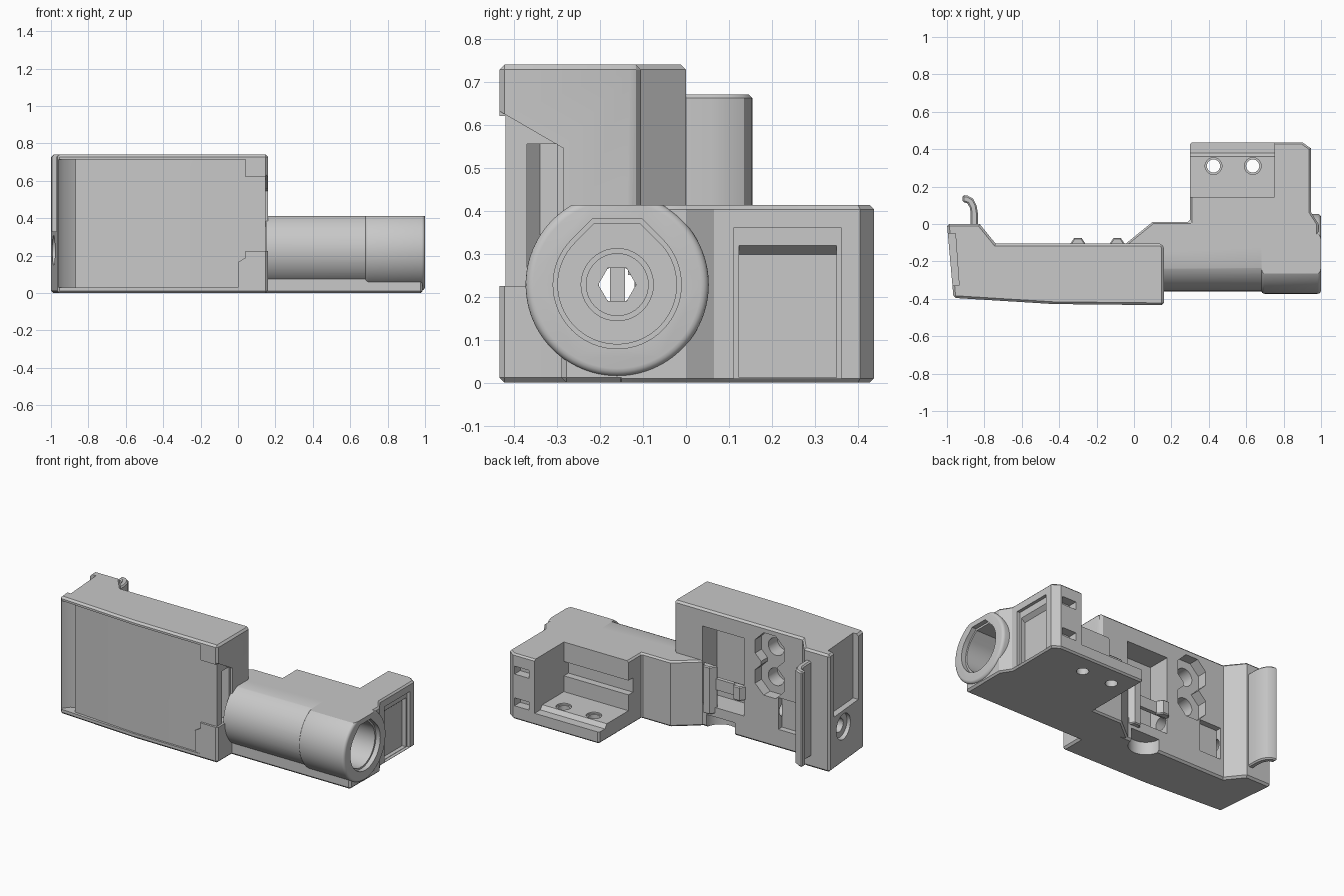
import bpy
from math import sin, cos, radians

if "Cube" in bpy.data.objects:
    bpy.data.objects.remove(bpy.data.objects["Cube"])

SHADE = (0.58, 0.58, 0.58, 1)
grey = bpy.data.materials.new("matte grey")
grey.use_nodes = True
grey.diffuse_color = SHADE
grey.node_tree.nodes["Principled BSDF"].inputs["Base Color"].default_value = SHADE


def prism(name, pts, lo, hi, axis="z"):
    """Extrude a 2D outline: axis z uses (x, y), x uses (y, z), y uses (x, z)."""
    place = {"z": lambda a, b, h: (a, b, h),
             "x": lambda a, b, h: (h, a, b),
             "y": lambda a, b, h: (a, h, b)}[axis]
    n = len(pts)
    verts = [place(a, b, h) for h in (lo, hi) for a, b in pts]
    faces = [list(range(n))[::-1], list(range(n, 2 * n))]
    faces += [[i, (i + 1) % n, n + (i + 1) % n, n + i] for i in range(n)]
    me = bpy.data.meshes.new(name)
    me.from_pydata(verts, [], faces)
    me.materials.append(grey)
    ob = bpy.data.objects.new(name, me)
    bpy.context.collection.objects.link(ob)
    # Make the normals point outward
    bpy.context.view_layer.objects.active = ob
    bpy.ops.object.select_all(action="DESELECT")
    ob.select_set(True)
    bpy.ops.object.mode_set(mode="EDIT")
    bpy.ops.mesh.select_all(action="SELECT")
    bpy.ops.mesh.normals_make_consistent(inside=False)
    bpy.ops.object.mode_set(mode="OBJECT")
    return ob


def box(name, x, y, z):
    return prism(name, [(x[0], y[0]), (x[1], y[0]), (x[1], y[1]), (x[0], y[1])], *z)


def circle(a, b, r, n=48, start=0.0, sweep=360.0):
    count = n if sweep == 360 else n + 1
    return [(a + r * cos(radians(start + sweep * i / n)),
             b + r * sin(radians(start + sweep * i / n))) for i in range(count)]


def apply_mod(ob, mod):
    bpy.context.view_layer.objects.active = ob
    bpy.ops.object.modifier_apply(modifier=mod.name)


def bevel(ob, width, segments=1, angle=60):
    mod = ob.modifiers.new("edge", "BEVEL")
    mod.width, mod.segments = width, segments
    mod.limit_method, mod.angle_limit = "ANGLE", radians(angle)
    apply_mod(ob, mod)
    return ob


def boolean(ob, others, operation="DIFFERENCE"):
    for other in others:
        mod = ob.modifiers.new("cut", "BOOLEAN")
        mod.operation, mod.solver, mod.object = operation, "EXACT", other
        apply_mod(ob, mod)
        bpy.data.objects.remove(other)
    return ob


def smooth(ob):
    bpy.ops.object.select_all(action="DESELECT")
    ob.select_set(True)
    bpy.context.view_layer.objects.active = ob
    bpy.ops.object.shade_smooth_by_angle(angle=radians(24))


# Shared centre line of the bore and the screw channel
AY, AZ = -0.16, 0.228

# Tray housing: its front panel sits just behind the rim, with a channel at the far end
housing = bevel(prism("tray_housing", [
    (-1, 0), (-0.825, 0), (-0.74, -0.105), (0.15, -0.105), (0.16, -0.13),
    (0.16, -0.434), (-0.43, -0.428), (-0.965, -0.395)], 0, 0.74), 0.012)
tray = prism("tray_cut", [(-0.96, -0.6), (-0.96, -0.385), (-0.93, -0.345), (-0.87, -0.31),
                          (-0.87, -0.382), (-0.43, -0.416), (0.04, -0.42), (0.04, -0.6)],
             0.03, 0.715)
gap = box("gap_cut", (0, 0.3), (-0.6, -0.42), (0.225, 0.62))
# Opening in the end wall: sloped upper lip and a slot under the front panel
lip = prism("lip_cut", [(-0.6, 0.225), (-0.285, 0.225), (-0.285, 0.545), (-0.44, 0.635),
                        (-0.6, 0.635)], 0.147, 0.3, "x")
slot = prism("end_slot", [(0.3, -0.37), (0.12, -0.37), (0.09, -0.34), (0.09, -0.3),
                          (0.3, -0.3)], 0.225, 0.555)
boolean(housing, [tray, gap, lip, slot])
corner = prism("tray_corner", [(0, 0.01), (0.1, 0.01), (0.1, 0.225), (0, 0.165)],
               -0.43, -0.38, "y")
boolean(housing, [corner], "UNION")

# Pockets sunk in the back of the housing
cuts = [box("window_cut", (-0.33, -0.04), (-0.25, 0.1), (0.14, 0.63)),
        box("small_cut", (-0.72, -0.57), (-0.25, -0.05), (0.12, 0.32)),
        box("link_cut", (-0.56, -0.45), (-0.17, 0.1), (0.4, 0.6))]
for z in (0.6, 0.41):
    cuts.append(prism("octagon_cut", circle(-0.51, z, 0.11, 8, 22.5), -0.17, 0.1, "y"))
    cuts.append(prism("screw_cut", circle(-0.51, z, 0.055, 24), -0.26, 0.1, "y"))
cuts.append(prism("round_notch", circle(-0.17, -0.1, 0.1, 32), -0.1, 0.08))
# Recess in the far end, open at the top, and the screw channel
cuts.append(prism("end_recess", [(-1.1, -0.05), (-0.955, -0.05), (-0.935, -0.33),
                                 (-1.1, -0.33)], 0.33, 0.8))
cuts.append(prism("end_hole", circle(AY, AZ, 0.08, 32), -1.1, -0.955, "x"))
cuts.append(prism("screw_channel", circle(AY, AZ, 0.043, 24), -1.1, 0.3, "x"))
boolean(housing, cuts)
smooth(housing)

# Clip post and cross arm in the window
for name, x, lo, hi in (("clip_post", -0.09, 0.1, 0.4), ("clip_stub", -0.3, 0.24, 0.33)):
    bevel(prism(name, [(x - 0.05, -0.12), (x - 0.02, -0.075), (x + 0.02, -0.075),
                       (x + 0.05, -0.12)], lo, hi), 0.006)
box("clip_arm", (-0.33, -0.08), (-0.135, -0.11), (0.25, 0.32))
box("pocket_bar", (-0.72, -0.57), (-0.177, -0.142), (0.12, 0.32))

# Curved hook behind the far end
hook = bevel(prism("rear_hook", [
    (-0.835, -0.008), (-0.835, 0.06), (-0.842, 0.1), (-0.86, 0.135), (-0.89, 0.152),
    (-0.917, 0.155), (-0.917, 0.118), (-0.89, 0.11), (-0.877, 0.085), (-0.873, 0.05),
    (-0.873, -0.008)], 0.07, 0.67), 0.008)
smooth(hook)

# Side body
body = bevel(prism("side_body", [
    (-0.05, -0.11), (0.1, 0.012), (0.3, 0.012), (0.3, 0.437), (0.9, 0.437), (0.945, 0.405),
    (0.945, 0.065), (0.987, 0.0), (0.987, -0.16), (0.1, -0.16)], 0, 0.413), 0.01)
base = bevel(box("base", (0.1, 0.987), (-0.29, -0.1), (0.0, 0.2)), 0.012)
# Front half of the tubular sleeve, with a wider full collar
sleeve = prism("sleeve", circle(AY, AZ, 0.2, 64, 80, 200), 0.15, 0.75, "x")
collar = bevel(prism("collar", circle(AY, AZ, 0.213, 96), 0.68, 1.0, "x"), 0.018, 4)
boolean(body, [base, sleeve, collar], "UNION")

cuts = [box("flat_cut", (-0.5, 1.2), (-0.6, 0.6), (0.413, 0.7))]
# Teardrop bore, stepped seat and hexagonal hole
for name, r, depth in (("bore_cut", 0.138, 0.3), ("rim_cut", 0.149, 0.97)):
    half = r * 0.38
    outline = circle(AY, AZ, r, 48, 135, 270)
    outline += [(AY + half, AZ + r * 1.034), (AY - half, AZ + r * 1.034)]
    cuts.append(prism(name, outline, depth, 1.1, "x"))
cuts += [prism("seat_cut", circle(AY, AZ, 0.084, 40), 0.27, 1.1, "x"),
         prism("seat_floor", circle(AY, AZ, 0.072, 40), 0.25, 1.1, "x"),
         prism("hex_cut", circle(AY, AZ, 0.044, 6), -0.2, 1.1, "x")]
# Open pocket with a stepped, drilled floor and a grooved wall
cuts += [prism("pocket_cut", [(0.145, 0.5), (0.145, 0.1), (0.36, 0.1), (0.38, 0.075),
                              (0.6, 0.075), (0.6, 0.5)], 0.2, 0.75, "x"),
         box("wall_groove", (0.25, 0.75), (0.1, 0.3), (0.2, 0.29))]
for x in (0.425, 0.635):
    cuts.append(prism("floor_hole", circle(x, 0.31, 0.035, 32), -0.1, 0.3))
    cuts.append(prism("floor_sink", circle(x, 0.31, 0.045, 32), 0.09, 0.3))
# Slots in the rear face and a stepped panel recess in the end face
for z in (0.11, 0.31):
    cuts.append(box("rear_slot", (0.79, 0.89), (0.38, 0.6), (z - 0.025, z + 0.025)))
cuts += [box("panel_cut", (0.925, 1.1), (0.11, 0.362), (0.01, 0.36)),
         prism("panel_step", [(0.9, 0.012), (0.9, 0.298), (0.926, 0.32), (1.1, 0.32),
                              (1.1, 0.012)], 0.123, 0.35, "y")]
boolean(body, cuts)
smooth(body)
